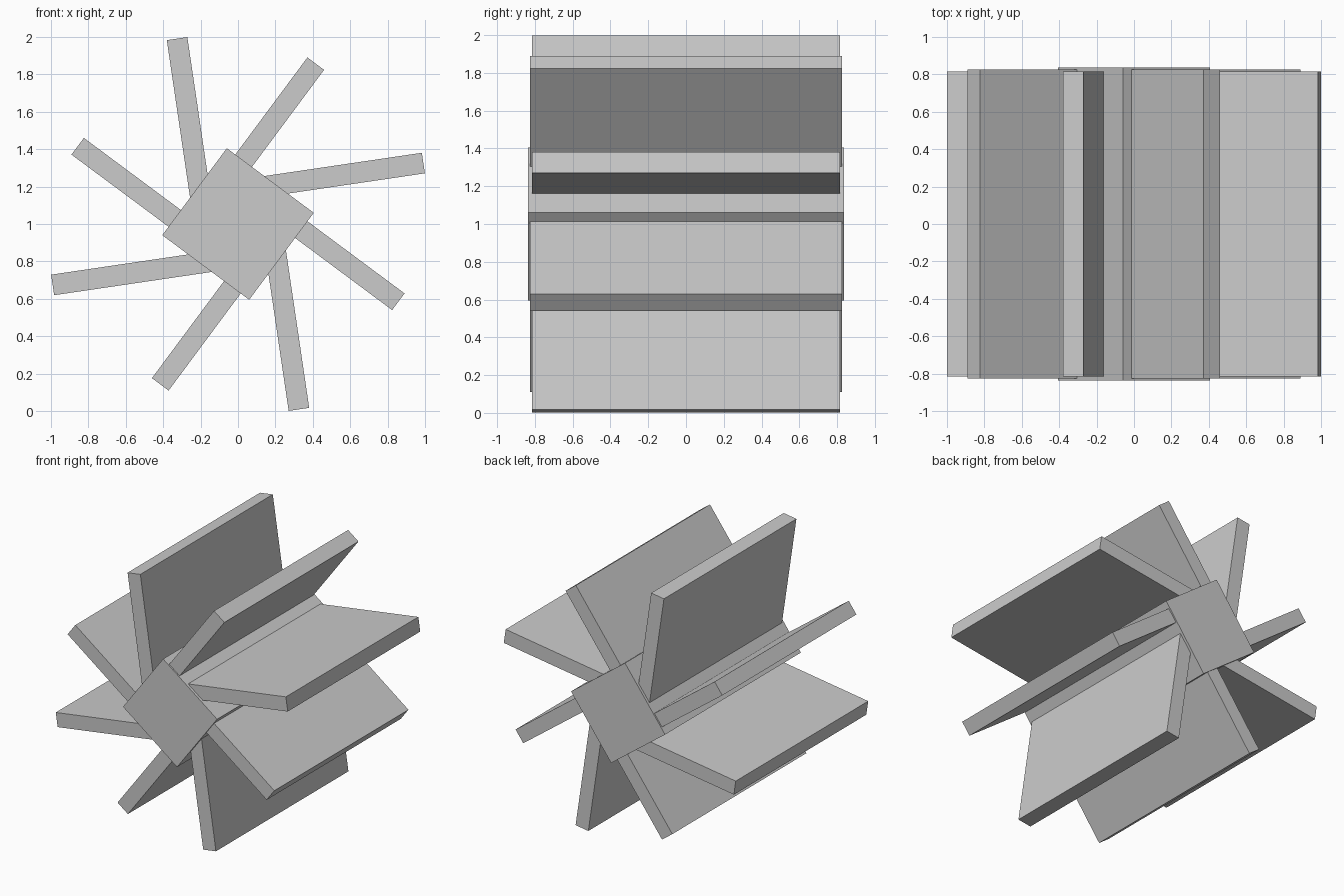
import bpy
from math import radians
from mathutils import Matrix, Vector

if "Cube" in bpy.data.objects:
    bpy.data.objects.remove(bpy.data.objects["Cube"])

CENTRE = Vector((0, 0, 1.0))   # axle height
TILT = 8.4                     # angle of the wheel in the front view


def box(name, lo, hi, angle):
    """Box between two corners, turned about the wheel's y axis (x towards z)."""
    bpy.ops.mesh.primitive_cube_add(size=1)
    ob = bpy.context.object
    ob.name = name
    lo, hi = Vector(lo), Vector(hi)
    place = Matrix.Translation((lo + hi) / 2) @ Matrix.Diagonal((*(hi - lo), 1))
    spin = Matrix.Translation(CENTRE) @ Matrix.Rotation(radians(-angle), 4, 'Y')
    ob.data.transform(spin @ place)
    return ob


# Square hub
H = 0.2895
box("hub", (-H, -0.836, -H), (H, 0.836, H), TILT + 45)

# Four long paddles near the hub corners, four shorter ones off the hub faces
for i in range(4):
    box(f"long_paddle_{i + 1}", (0.15, -0.815, 0.122), (1.028, 0.815, 0.233),
        TILT + 90 * i)
    box(f"short_paddle_{i + 1}", (0.15, -0.825, 0.122), (0.936, 0.825, 0.233),
        TILT + 45 + 90 * i)
